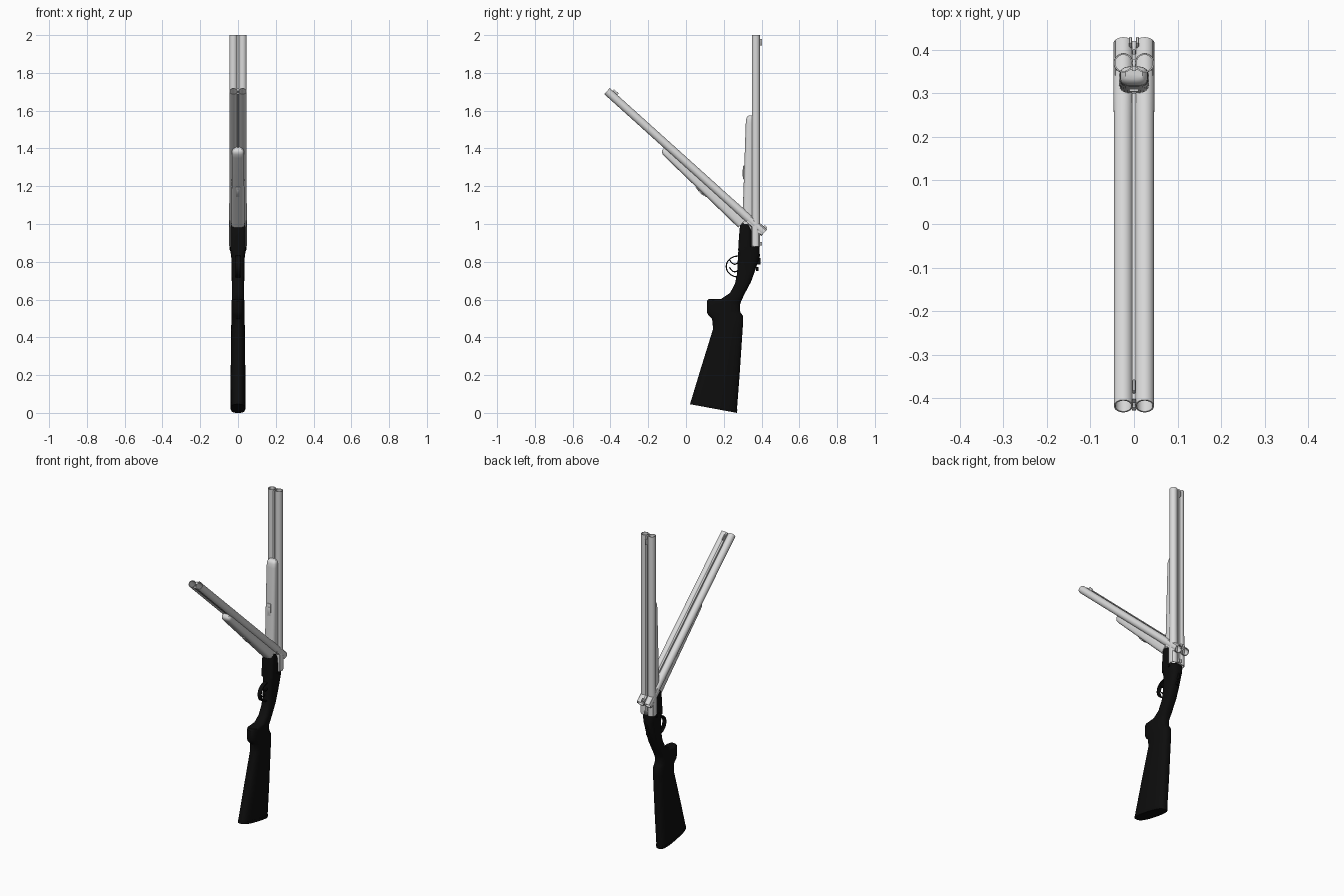
import bpy, bmesh, math
from mathutils import Matrix, Vector

if "Cube" in bpy.data.objects:
    bpy.data.objects.remove(bpy.data.objects["Cube"], do_unlink=True)


def material(name, value):
    m = bpy.data.materials.new(name)
    m.use_nodes = True
    m.diffuse_color = (value, value, value, 1)
    m.node_tree.nodes["Principled BSDF"].inputs["Base Color"].default_value = m.diffuse_color
    return m


STEEL = material("light grey", 0.7)
BLACK = material("black", 0.004)


def finish(name, bm, mat, matrix=None):
    bmesh.ops.recalc_face_normals(bm, faces=bm.faces)
    if matrix:
        bm.transform(matrix)
    me = bpy.data.meshes.new(name)
    bm.to_mesh(me)
    bm.free()
    me.materials.append(mat)
    ob = bpy.data.objects.new(name, me)
    bpy.context.collection.objects.link(ob)
    bpy.ops.object.select_all(action='DESELECT')
    bpy.context.view_layer.objects.active = ob
    ob.select_set(True)
    bpy.ops.object.shade_smooth_by_angle(angle=math.radians(35))
    return ob


def skin(bm, rings, closed=False):
    pairs = list(zip(rings, rings[1:] + rings[:1])) if closed else list(zip(rings, rings[1:]))
    for a, b in pairs:
        for i in range(len(a)):
            j = (i + 1) % len(a)
            bm.faces.new((a[i], a[j], b[j], b[i]))


def loft(name, stations, mat, power, matrix=None, sides=32):
    """Rounded sections, each (front y, front z, back y, back z, half width)."""
    bm, rings = bmesh.new(), []
    for y0, z0, y1, z1, w in stations:
        a, b = Vector((0, y0, z0)), Vector((0, y1, z1))
        ring = []
        for i in range(sides):
            t = math.tau * (i + 0.5) / sides
            c, s = math.cos(t), math.sin(t)
            c, s = (math.copysign(abs(v) ** (2 / power), v) for v in (c, s))
            ring.append(bm.verts.new((a + b) / 2 + (b - a) / 2 * s + Vector((w * c, 0, 0))))
        rings.append(ring)
    skin(bm, rings)
    bm.faces.new(rings[0])
    bm.faces.new(rings[-1])
    return finish(name, bm, mat, matrix)


def lathe(name, profile, x, y, mat, matrix=None, sides=32):
    """Closed (radius, z) profile turned about a vertical axis."""
    bm = bmesh.new()
    rings = [[bm.verts.new((x + r * math.cos(math.tau * i / sides),
                            y + r * math.sin(math.tau * i / sides), z))
              for i in range(sides)] for r, z in profile]
    skin(bm, rings, closed=True)
    return finish(name, bm, mat, matrix)


def box(name, lo, hi, mat, matrix=None, bevel=0.0):
    bm = bmesh.new()
    bmesh.ops.create_cube(bm, size=1)
    for v in bm.verts:
        v.co = [(l + h) / 2 + c * (h - l) for l, h, c in zip(lo, hi, v.co)]
    if bevel:
        bmesh.ops.bevel(bm, geom=bm.edges[:], offset=bevel, segments=2, affect='EDGES', profile=0.5)
    return finish(name, bm, mat, matrix)


def band(name, points, x, width, thick, mat):
    """Flat strip along a y-z path, centred on x."""
    bm, rings = bmesh.new(), []
    pts = [Vector((0, y, z)) for y, z in points]
    for i, p in enumerate(pts):
        d = pts[min(i + 1, len(pts) - 1)] - pts[max(i - 1, 0)]
        n = Vector((0, -d.z, d.y)).normalized() * thick / 2
        rings.append([bm.verts.new(p + n * k + Vector((x + width * s, 0, 0)))
                      for s, k in ((-.5, -1), (.5, -1), (.5, 1), (-.5, 1))])
    skin(bm, rings)
    bm.faces.new(rings[0])
    bm.faces.new(rings[-1])
    return finish(name, bm, mat)


# Barrel assembly, built once closed and once tipped open
AXIS, BREECH, MUZZLE = 0.37, 0.88, 2.0


def barrel_set(tag, m):
    tube = [(0.0228, BREECH), (0.0228, 1.02), (0.0217, 1.12), (0.0217, MUZZLE),
            (0.0185, MUZZLE), (0.0185, BREECH)]
    for side, x in (("left", 0.0245), ("right", -0.0245)):
        lathe(f"{tag}_{side}_barrel", tube, x, AXIS, STEEL, m)
    # webs joining the tubes, and the sighting rib
    for part, y0, y1 in (("lower_web", 0.352, 0.362), ("rib", 0.378, 0.391)):
        box(f"{tag}_{part}", (-0.005, y0, BREECH + 0.01), (0.005, y1, MUZZLE - 0.003), STEEL, m)
    box(f"{tag}_front_sight", (-0.003, 0.385, 1.945), (0.003, 0.402, 1.98), STEEL, m, 0.0025)
    # breech lugs and hinge lump
    for x in (-0.008, 0.008):
        box(f"{tag}_breech_lug", (x - 0.003, 0.375, 0.886), (x + 0.003, 0.402, 0.906), STEEL, m, 0.002)
    box(f"{tag}_breech_side_plate", (-0.044, 0.35, 0.883), (-0.0428, 0.385, 0.99), STEEL, m)
    box(f"{tag}_breech_side_plate", (0.0428, 0.35, 0.883), (0.044, 0.385, 0.99), STEEL, m)
    box(f"{tag}_hinge_lump", (-0.012, 0.315, 0.92), (0.012, 0.355, 1.01), STEEL, m, 0.004)
    # fore-end grip with rounded tip
    loft(f"{tag}_fore_end", [(0.298, 1.0, 0.362, 1.0, 0.035), (0.305, 1.2, 0.362, 1.2, 0.034),
                             (0.316, 1.53, 0.362, 1.53, 0.032), (0.318, 1.555, 0.362, 1.555, 0.031),
                             (0.324, 1.568, 0.36, 1.568, 0.027), (0.333, 1.574, 0.355, 1.574, 0.02)],
         STEEL, 3.2, m)
    box(f"{tag}_fore_end_latch", (-0.011, 0.303, 1.235), (0.011, 0.312, 1.31), STEEL, m, 0.003)
    box(f"{tag}_latch_button", (-0.006, 0.3, 1.25), (0.006, 0.31, 1.29), STEEL, m, 0.002)


tip = (Matrix.Translation((0, 0.414, 0.954)) @ Matrix.Rotation(math.radians(48), 4, 'X')
       @ Matrix.Translation((0, -AXIS, -BREECH)))
barrel_set("closed", Matrix.Identity(4))
barrel_set("open", tip)

# Stock and curved wrist
loft("stock", [(0.025, 0.06, 0.27, 0.015, 0.039), (0.075, 0.225, 0.284, 0.2, 0.039),
               (0.143, 0.444, 0.302, 0.47, 0.036), (0.138, 0.497, 0.302, 0.513, 0.035),
               (0.118, 0.517, 0.29, 0.53, 0.035), (0.11, 0.535, 0.286, 0.54, 0.035),
               (0.11, 0.592, 0.286, 0.565, 0.035), (0.118, 0.602, 0.287, 0.575, 0.034),
               (0.185, 0.603, 0.293, 0.592, 0.033), (0.233, 0.635, 0.307, 0.624, 0.033),
               (0.259, 0.683, 0.344, 0.693, 0.033), (0.27, 0.735, 0.365, 0.75, 0.034),
               (0.275, 0.83, 0.391, 0.83, 0.036), (0.277, 0.86, 0.39, 0.862, 0.042),
               (0.278, 0.88, 0.388, 0.88, 0.043)], BLACK, 2.8)
loft("butt_plate", [(0.021, 0.046, 0.27, 0.0, 0.038), (0.022, 0.05, 0.271, 0.004, 0.04),
                    (0.025, 0.062, 0.272, 0.017, 0.04)], BLACK, 2.8)

# Receiver bar in front of the breech
loft("receiver", [(0.276, 0.86, 0.348, 0.86, 0.041), (0.28, 0.93, 0.348, 0.93, 0.041),
                  (0.285, 0.985, 0.346, 0.965, 0.04), (0.289, 1.004, 0.33, 0.998, 0.036)], BLACK, 4)
for side in (-1, 1):
    lathe("breech_shoulder_pin", [(0.001, 0), (0.008, 0), (0.008, 0.006), (0.001, 0.006)], 0, 0, BLACK,
          Matrix.Translation((side * 0.04, 0.35, 0.87)) @ Matrix.Rotation(side * math.pi / 2, 4, 'Y'), 16)

# Top lever and safety catch
box("top_lever", (-0.008, 0.37, 0.75), (0.008, 0.385, 0.772), BLACK, None, 0.004)
box("safety_catch", (-0.005, 0.372, 0.785), (0.005, 0.394, 0.82), BLACK, None, 0.003)

# Trigger guard and two triggers
guard = [(0.275 - 0.062 * math.sin(t), 0.775 - 0.055 * math.cos(t))
         for t in (math.pi * i / 20 for i in range(21))]
band("trigger_guard", guard, 0, 0.024, 0.006, BLACK)
for x, z in ((-0.008, 0.76), (0.008, 0.8)):
    curl = [(0.28 - 0.05 * k, z - 0.018 * math.sin(k * math.pi) + 0.01 * k)
            for k in (i / 8 for i in range(9))]
    band("trigger", curl, x, 0.008, 0.006, BLACK)
